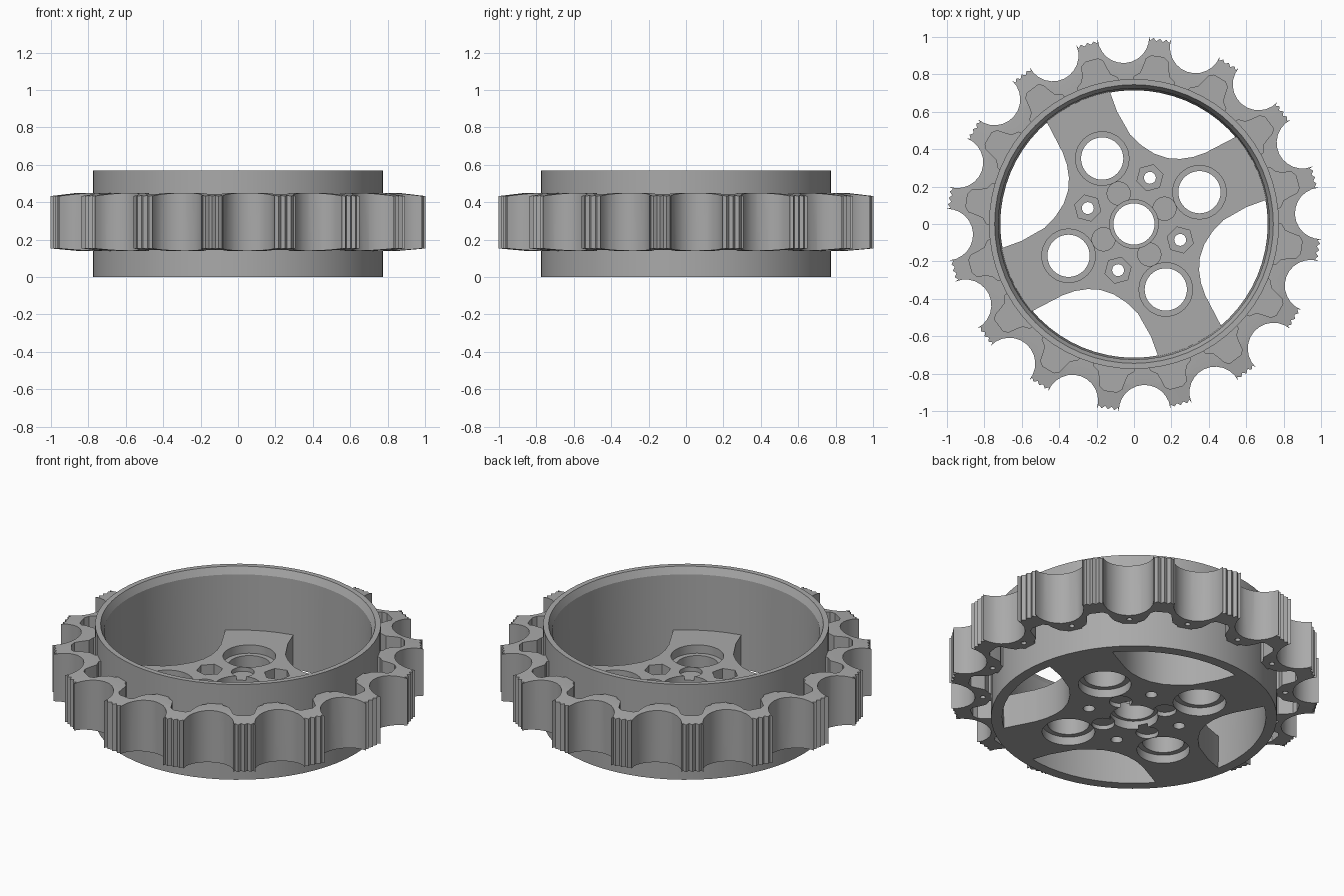
import bpy, bmesh, math
from math import sin, cos, pi, radians
from mathutils import Vector, Matrix

if "Cube" in bpy.data.objects:
    bpy.data.objects.remove(bpy.data.objects["Cube"])

TEETH = 16
PITCH = 2 * pi / TEETH
PHASE = radians(-8.0)

grey = bpy.data.materials.new("grey_plastic")
grey.use_nodes = True
grey.diffuse_color = (0.4, 0.4, 0.4, 1)
grey.node_tree.nodes["Principled BSDF"].inputs["Base Color"].default_value = grey.diffuse_color


def polar(r, a):
    return (r * cos(a), r * sin(a))


def circle(r, n, centre=(0, 0), turn=0.0):
    return [(centre[0] + r * cos(turn + 2 * pi * i / n),
             centre[1] + r * sin(turn + 2 * pi * i / n)) for i in range(n)]


def turned(points, angle):
    rot = Matrix.Rotation(angle, 2)
    return [tuple(rot @ Vector(p)) for p in points]


def make(name, bm):
    bmesh.ops.recalc_face_normals(bm, faces=bm.faces)
    mesh = bpy.data.meshes.new(name)
    bm.to_mesh(mesh)
    bm.free()
    mesh.materials.append(grey)
    obj = bpy.data.objects.new(name, mesh)
    bpy.context.collection.objects.link(obj)
    return obj


def prisms(name, items):
    """Solid prisms from (outline, low z, high z)."""
    bm = bmesh.new()
    for outline, low, high in items:
        face = bm.faces.new([bm.verts.new((x, y, low)) for x, y in outline])
        ext = bmesh.ops.extrude_face_region(bm, geom=[face])
        moved = [v for v in ext["geom"] if isinstance(v, bmesh.types.BMVert)]
        bmesh.ops.translate(bm, vec=(0, 0, high - low), verts=moved)
    return make(name, bm)


def revolve(name, profile, n):
    """Closed (radius, z) profile turned about the z axis."""
    bm = bmesh.new()
    rings = [[bm.verts.new((*polar(r, 2 * pi * i / n), z)) for r, z in profile]
             for i in range(n)]
    m = len(profile)
    for i in range(n):
        a, b = rings[i], rings[(i + 1) % n]
        for j in range(m):
            k = (j + 1) % m
            bm.faces.new((a[j], b[j], b[k], a[k]))
    return make(name, bm)


def cut(obj, cutter, operation="DIFFERENCE"):
    """Apply a boolean and discard the cutter."""
    mod = obj.modifiers.new("cut", "BOOLEAN")
    mod.operation, mod.solver, mod.object = operation, "EXACT", cutter
    deps = bpy.context.evaluated_depsgraph_get()
    result = bpy.data.meshes.new_from_object(obj.evaluated_get(deps))
    obj.modifiers.clear()
    obj.data = result
    bpy.data.objects.remove(cutter)


def smooth(obj, angle):
    bpy.ops.object.select_all(action="DESELECT")
    obj.select_set(True)
    bpy.context.view_layer.objects.active = obj
    bpy.ops.object.shade_smooth_by_angle(angle=radians(angle))


# Drum with a chamfered inner lip
drum = revolve("drum", [(0.775, 0), (0.775, 0.57), (0.745, 0.57),
                        (0.725, 0.53), (0.715, 0)], 64)

# Toothed ring: tapered blank trimmed by the tooth outline
ring = revolve("toothed_ring", [(0.76, 0.14), (0.86, 0.14), (1.03, 0.155),
                                (1.03, 0.43), (0.86, 0.45), (0.76, 0.45)], 96)
outline = []
for k in range(TEETH):
    tooth = PHASE + k * PITCH
    for i in range(7):
        outline.append(polar(1.0 if i % 2 else 0.985, tooth + radians(i - 3)))
    valley = Vector(polar(1.0, tooth + PITCH / 2))
    for i in range(13):
        a = tooth + PITCH / 2 - radians(88 - i * 176 / 12)
        outline.append((valley.x - 0.138 * cos(2 * (tooth + PITCH / 2) - a),
                        valley.y - 0.138 * sin(2 * (tooth + PITCH / 2) - a)))
# Sort by angle so each valley runs in the same direction as the teeth
outline.sort(key=lambda p: math.atan2(p[1], p[0]))
cut(ring, prisms("tooth_outline", [(outline, 0, 0.6)]), "INTERSECT")

# Pockets on both faces of each tooth, pin holes below each valley
half = [(0.7, 0.12), (0.78, 0.11), (0.805, 0.078), (0.84, 0.068),
        (0.885, 0.058), (0.903, 0.035)]
pocket = half + [(r, -t) for r, t in reversed(half)]
items = []
for k in range(TEETH):
    shape = turned(pocket, PHASE + k * PITCH)
    items += [(shape, 0.32, 0.6), (shape, 0, 0.27)]
    pin = polar(0.82, PHASE + (k + 0.5) * PITCH)
    items.append((circle(0.015, 12, pin), 0.0, 0.24))
# Inner band restores the wall the pockets reach through
cut(ring, prisms("ring_pockets", items))

# Hub plate with four arms left between curved windows
hub = prisms("hub_plate", [(circle(0.73, 64), 0, 0.2)])
window = [(-0.134, 0.72), (-0.09, 0.60), (-0.02, 0.477), (0.04, 0.42),
          (0.11, 0.375), (0.18, 0.352), (0.247, 0.348), (0.315, 0.358),
          (0.38, 0.38), (0.56, 0.474)]
window += [polar(0.8, radians(a)) for a in range(42, 100, 6)]
bores, steps, nuts = [], [], []
bores.append((circle(0.11, 40), -1, 1))
steps += [(circle(0.13, 40), 0.15, 1), (circle(0.13, 40), -1, 0.05)]
for k in range(4):
    q = k * pi / 2
    hole = turned([(-0.17, 0.35)], q)[0]
    nut = turned([(0.085, 0.247)], q)[0]
    bores += [(turned(window, q), -1, 1), (circle(0.113, 40, hole), -1, 1)]
    rim = circle(0.143, 40, hole)
    steps += [(rim, 0.15, 1), (rim, -1, 0.05)]
    nuts += [(circle(0.072, 6, nut, q + radians(15)), 0.09, 1),
             (circle(0.032, 20, nut), -1, 0.12)]
cut(hub, prisms("windows_and_bores", bores))
cut(hub, prisms("counterbores", steps))
for item in nuts:
    cut(hub, prisms("nut_recess", [item]))

# Shallow lobes joining the centre to the outer bores
for k in range(4):
    spot = turned([(-0.082, 0.163)], k * pi / 2)[0]
    lobe = circle(0.062, 24, spot)
    for low, high in ((0.175, 1), (-1, 0.025)):
        cut(hub, prisms("lobe", [(lobe, low, high)]))

for part, angle in ((drum, 25), (ring, 25), (hub, 25)):
    smooth(part, angle)
